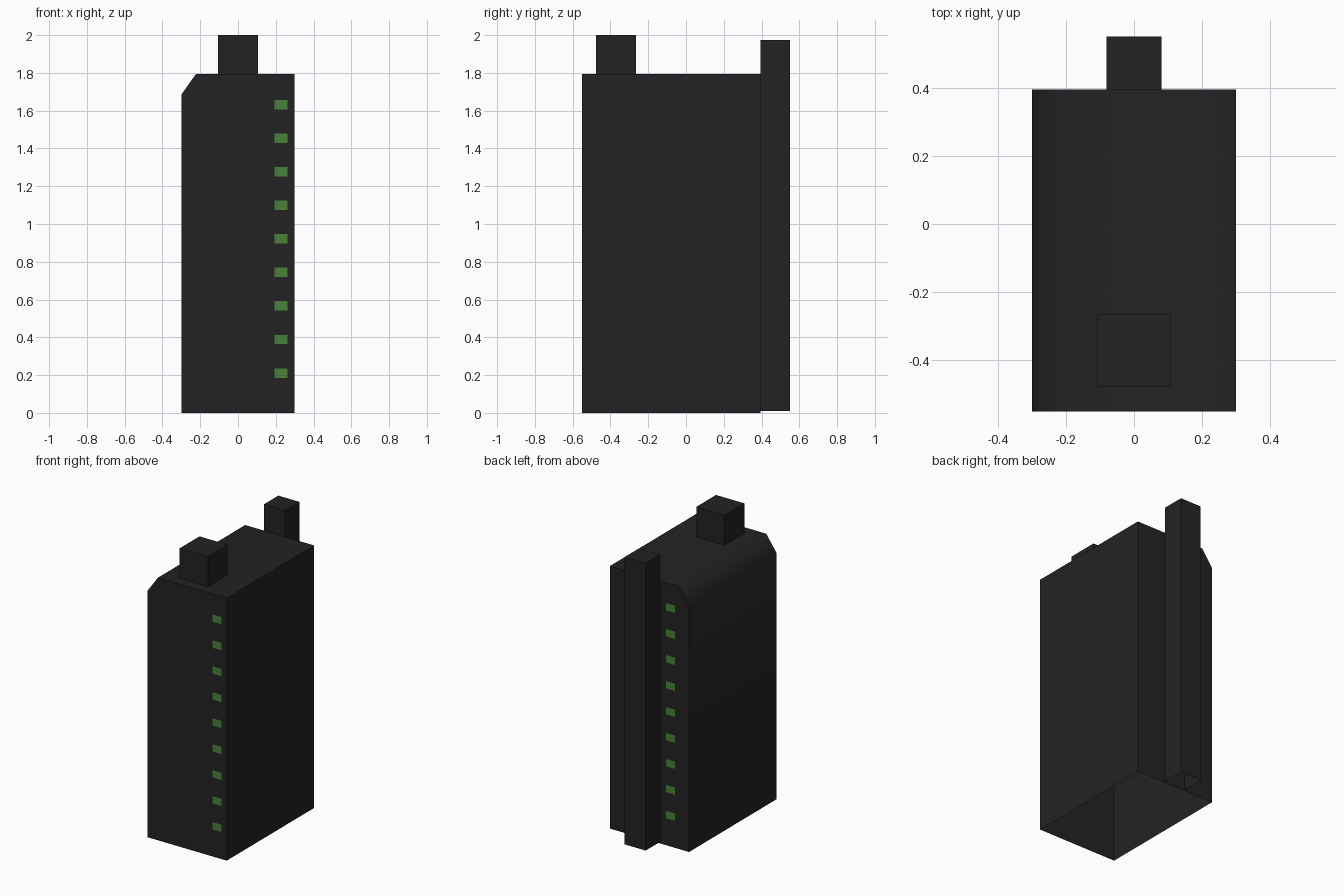
import bpy
import math

if "Cube" in bpy.data.objects:
    bpy.data.objects.remove(bpy.data.objects["Cube"])


def material(name, rgb):
    m = bpy.data.materials.new(name)
    m.diffuse_color = (*rgb, 1.0)
    m.use_nodes = True
    m.node_tree.nodes["Principled BSDF"].inputs["Base Color"].default_value = m.diffuse_color
    return m


BLACK = material("charcoal_black", (0.0165, 0.0165, 0.0165))
GREEN = material("leaf_green", (0.065, 0.22, 0.04))


def make_object(name, verts, faces, mat):
    mesh = bpy.data.meshes.new(name)
    mesh.from_pydata(verts, [], faces)
    mesh.materials.append(mat)
    mesh.update()
    obj = bpy.data.objects.new(name, mesh)
    bpy.context.collection.objects.link(obj)
    return obj


def open_box(name, x0, x1, y0, y1, z0, z1, mat):
    """Box with an open underside, outward-facing walls."""
    ring = [(x0, y0), (x1, y0), (x1, y1), (x0, y1)]
    verts = [(x, y, z) for z in (z0, z1) for x, y in ring]
    faces = [(i, (i + 1) % 4, (i + 1) % 4 + 4, i + 4) for i in range(4)]
    return make_object(name, verts, faces + [(4, 5, 6, 7)], mat)


# Main body: front profile extruded along y, bevelled left shoulder, open bottom
FRONT, BACK, TOP = -0.55, 0.395, 1.795
profile = [(-0.3, 0), (0.3, 0), (0.3, TOP), (-0.222, TOP), (-0.3, 1.685)]
n = len(profile)
verts = [(x, y, z) for y in (FRONT, BACK) for x, z in profile]
faces = [tuple(range(n)), tuple(reversed(range(n, 2 * n)))]
faces += [(i, i + n, (i + 1) % n + n, (i + 1) % n) for i in range(1, n)]
body = make_object("body", verts, faces, BLACK)
body.data.shade_smooth()
body.data.set_sharp_from_angle(angle=math.radians(60))

# Roof block near the front, and tall shaft on the back wall
open_box("roof_block", -0.107, 0.107, -0.477, -0.264, TOP, 2.0, BLACK)
open_box("back_shaft", -0.08, 0.08, BACK, 0.55, 0.01, 1.975, BLACK)


# Columns of nine green windows, as thin plates on the front and back walls
def window_column(name, x0, x1, y, flip):
    verts, faces = [], []
    for k in range(9):
        zc, b = 0.211 + 0.1776 * k, len(verts)
        z0, z1 = zc - 0.025, zc + 0.025
        verts += [(x0, y, z0), (x1, y, z0), (x1, y, z1), (x0, y, z1)]
        quad = (b, b + 1, b + 2, b + 3)
        faces.append(quad[::-1] if flip else quad)
    make_object(name, verts, faces, GREEN)


window_column("front_windows", 0.194, 0.262, FRONT - 0.002, False)
window_column("back_windows", -0.194, -0.126, BACK + 0.002, True)
